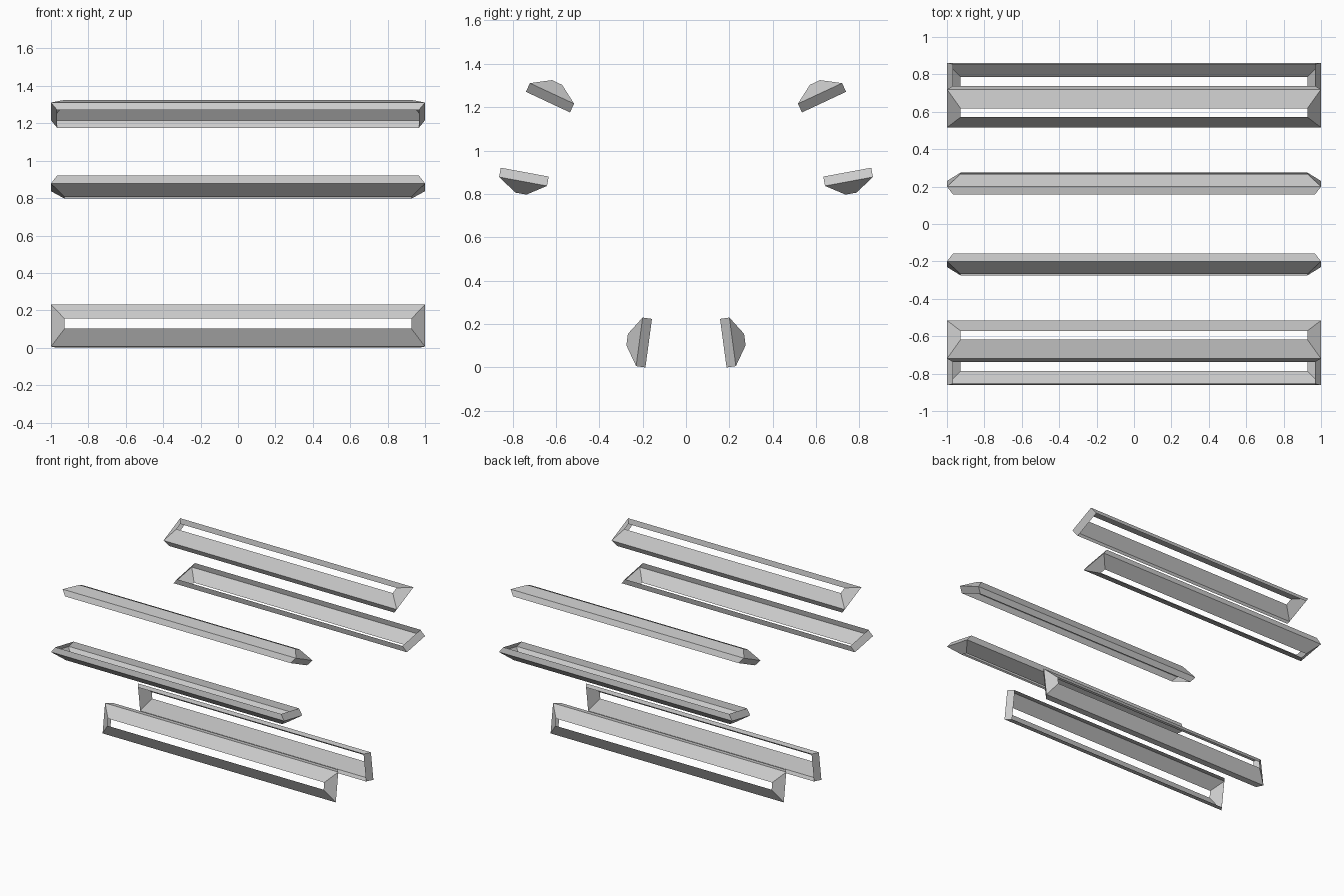
import bpy, bmesh

if "Cube" in bpy.data.objects:
    bpy.data.objects.remove(bpy.data.objects["Cube"])

# Half lengths of the three rectangular loops: open back, widest rim, small opening
HALF_LENGTHS = (0.967, 1.0, 0.927)

# Cross-sections as (y, z): the two long edges of each loop, back to opening
PROFILES = {
    "lower_frame": [((0.157, 0.224), (0.187, 0.0)),
                    ((0.200, 0.230), (0.230, 0.006)),
                    ((0.268, 0.155), (0.275, 0.102))],
    "middle_frame": [((0.854, 0.921), (0.633, 0.880)),
                     ((0.862, 0.878), (0.641, 0.837)),
                     ((0.786, 0.806), (0.736, 0.797))],
    "upper_frame": [((0.738, 1.271), (0.535, 1.176)),
                    ((0.720, 1.311), (0.516, 1.216)),
                    ((0.618, 1.325), (0.571, 1.303))],
}


def build_frame(name, profile, side):
    """Open tapered shell: a rim band followed by sloping walls to a slot."""
    bm = bmesh.new()
    loops = []
    for half, (a, b) in zip(HALF_LENGTHS, profile):
        corners = [(-half, *a), (half, *a), (half, *b), (-half, *b)]
        loops.append([bm.verts.new((x, side * y, z)) for x, y, z in corners])
    for l0, l1 in zip(loops, loops[1:]):
        for i in range(4):
            j = (i + 1) % 4
            bm.faces.new((l0[i], l0[j], l1[j], l1[i]))
    bmesh.ops.recalc_face_normals(bm, faces=bm.faces)
    mesh = bpy.data.meshes.new(name)
    bm.to_mesh(mesh)
    bm.free()
    bpy.context.collection.objects.link(bpy.data.objects.new(name, mesh))


# Three frames on each side, mirrored front to back
for part, profile in PROFILES.items():
    for label, side in (("front", -1), ("back", 1)):
        build_frame(f"{label}_{part}", profile, side)
